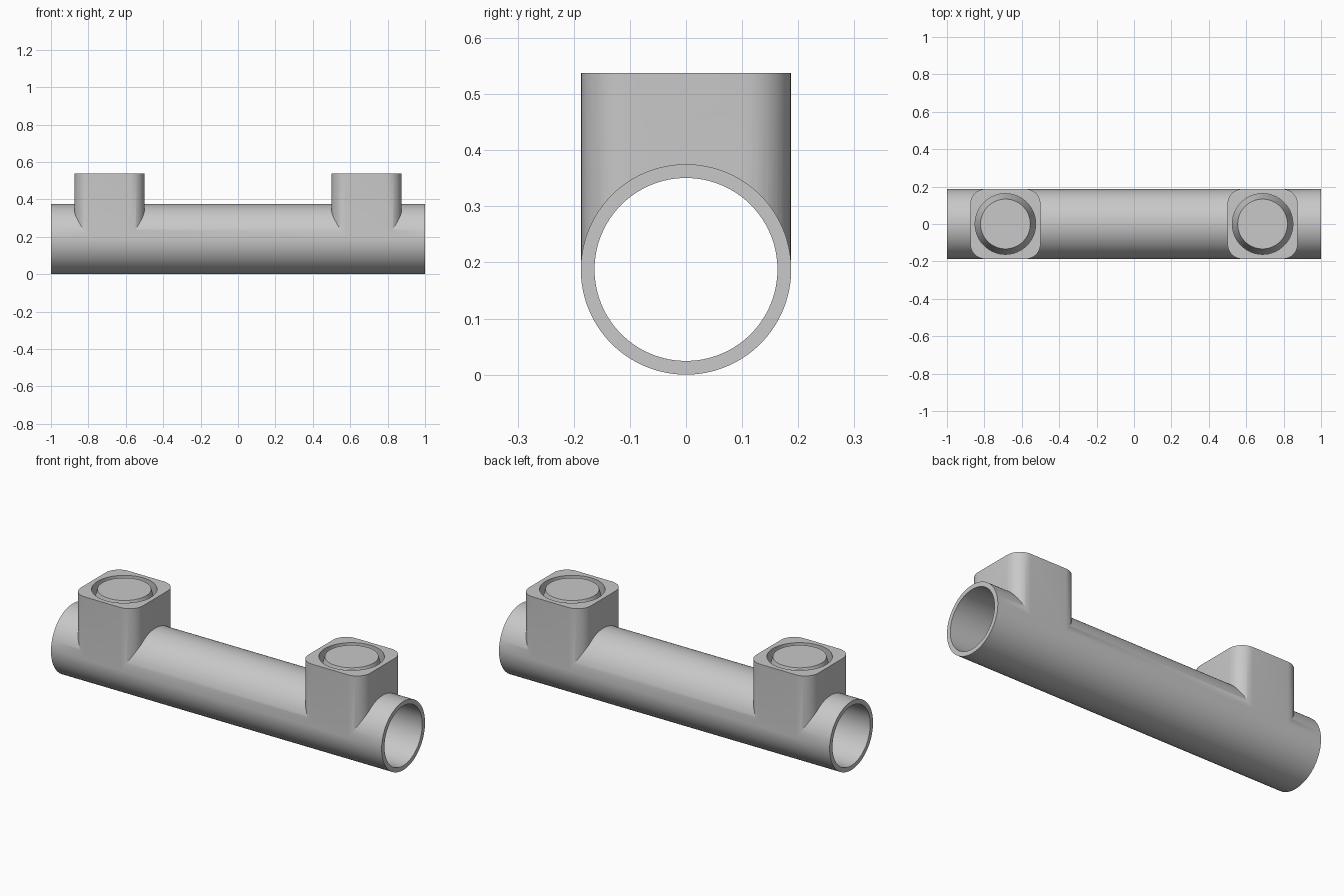
import bpy, bmesh, math
from mathutils import Matrix

cube = bpy.data.objects.get("Cube")
if cube:
    bpy.data.objects.remove(cube, do_unlink=True)

R, BORE = 0.1875, 0.163        # pipe outer and inner radius
TOP = 0.5375                   # height of the socket tops
SOCKET_X, CORNER = 0.6875, 0.08
SEGMENTS = 128

grey = bpy.data.materials.new("plain grey")
grey.use_nodes = True
colour = (0.58, 0.58, 0.58, 1)
grey.diffuse_color = colour
grey.node_tree.nodes["Principled BSDF"].inputs["Base Color"].default_value = colour


def make_object(name, bm):
    bmesh.ops.recalc_face_normals(bm, faces=bm.faces)
    mesh = bpy.data.meshes.new(name)
    bm.to_mesh(mesh)
    bm.free()
    mesh.materials.append(grey)
    obj = bpy.data.objects.new(name, mesh)
    bpy.context.collection.objects.link(obj)
    return obj


def pipe_cylinder(name, radius, length):
    bm = bmesh.new()
    bmesh.ops.create_cone(bm, cap_ends=True, segments=SEGMENTS, radius1=radius,
                          radius2=radius, depth=length,
                          matrix=Matrix.Translation((0, 0, R)) @ Matrix.Rotation(math.pi / 2, 4, 'Y'))
    return make_object(name, bm)


def socket_block(name, x):
    # Rounded square prism that sinks into the upper half of the pipe
    bm = bmesh.new()
    bottom, half_y = 0.19, R - 0.0005
    verts = []
    for quarter, (sx, sy) in enumerate([(1, 1), (-1, 1), (-1, -1), (1, -1)]):
        for step in range(13):
            a = (quarter + step / 12) * math.pi / 2
            verts.append(bm.verts.new((x + sx * (R - CORNER) + CORNER * math.cos(a),
                                       sy * (half_y - CORNER) + CORNER * math.sin(a), bottom)))
    face = bm.faces.new(verts)
    sides = bmesh.ops.extrude_face_region(bm, geom=[face])
    moved = [g for g in sides["geom"] if isinstance(g, bmesh.types.BMVert)]
    bmesh.ops.translate(bm, verts=moved, vec=(0, 0, TOP - bottom))
    return make_object(name, bm)


def groove_cutter(name, x):
    # Ring with a straight outer wall and a tapered inner wall
    bm = bmesh.new()
    outer, inner, depth = 0.162, 0.133, 0.1
    profile = [(outer, TOP - depth), (outer, TOP + 0.05), (inner, TOP + 0.05), (inner, TOP)]
    rings = []
    for i in range(96):
        a = 2 * math.pi * i / 96
        rings.append([bm.verts.new((x + r * math.cos(a), r * math.sin(a), z)) for r, z in profile])
    for i, ring in enumerate(rings):
        after = rings[(i + 1) % len(rings)]
        for j in range(4):
            k = (j + 1) % 4
            bm.faces.new((ring[j], after[j], after[k], ring[k]))
    return make_object(name, bm)


def combine(target, tool, operation):
    mod = target.modifiers.new(operation.lower(), 'BOOLEAN')
    mod.operation, mod.solver, mod.object = operation, 'EXACT', tool
    bpy.context.view_layer.objects.active = target
    bpy.ops.object.modifier_apply(modifier=mod.name)
    bpy.data.objects.remove(tool, do_unlink=True)


# Pipe with two sockets joined to it
body = pipe_cylinder("pipe_with_sockets", R, 2)
for side in (-1, 1):
    combine(body, socket_block("socket", side * SOCKET_X), 'UNION')

# Through bore and the ring groove in each socket top
combine(body, pipe_cylinder("bore_cutter", BORE, 2.2), 'DIFFERENCE')
for side in (-1, 1):
    combine(body, groove_cutter("groove_cutter", side * SOCKET_X), 'DIFFERENCE')

bpy.ops.object.select_all(action='DESELECT')
body.select_set(True)
bpy.context.view_layer.objects.active = body
bpy.ops.object.shade_smooth_by_angle(angle=math.radians(30))
